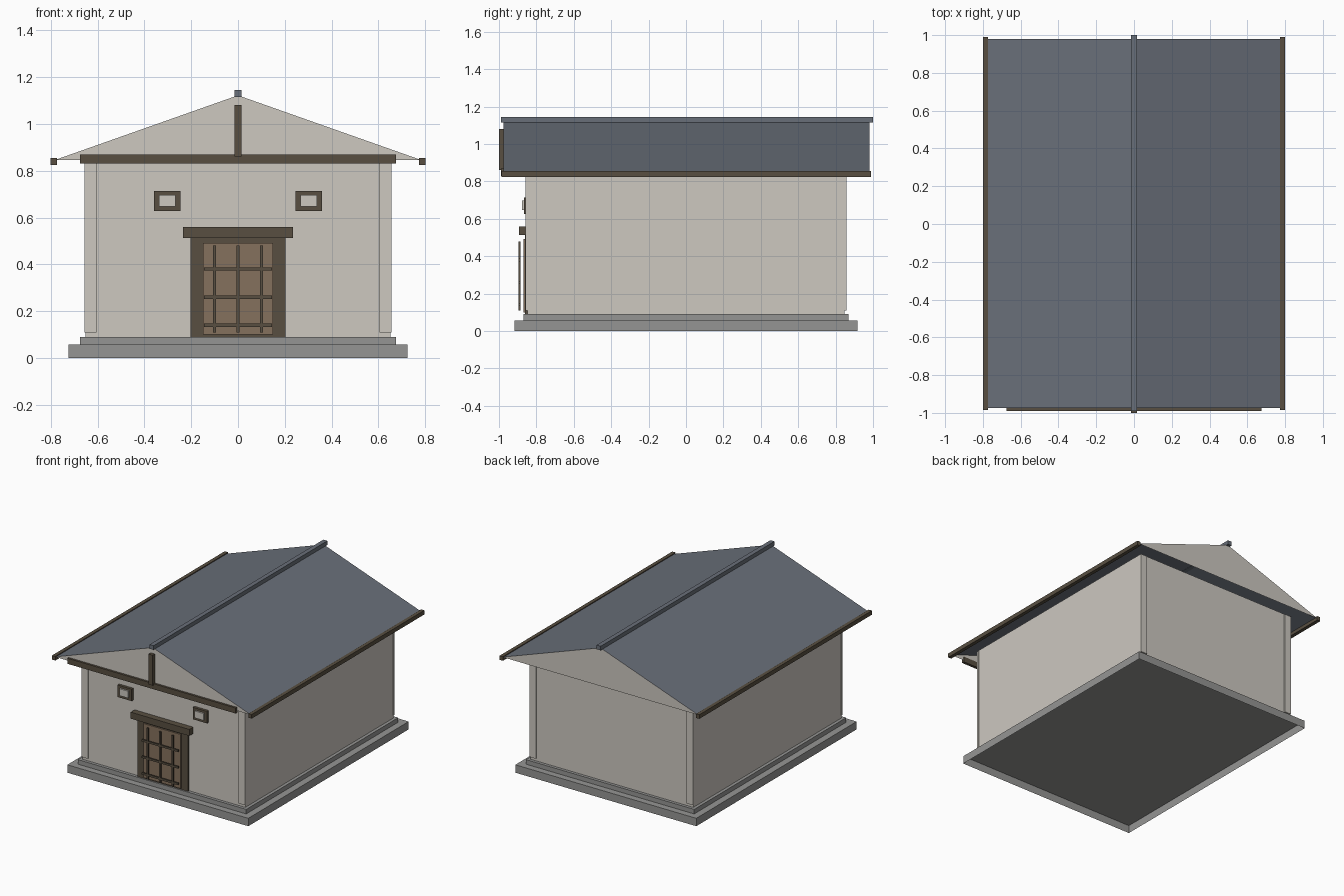
import bpy
import bmesh

cube = bpy.data.objects.get("Cube")
if cube:
    bpy.data.objects.remove(cube, do_unlink=True)


def material(name, rgb):
    mat = bpy.data.materials.new(name)
    mat.use_nodes = True
    mat.diffuse_color = (*rgb, 1)
    bsdf = next(n for n in mat.node_tree.nodes if n.type == 'BSDF_PRINCIPLED')
    bsdf.inputs["Base Color"].default_value = (*rgb, 1)
    return mat


plaster = material("cream plaster", (0.61, 0.58, 0.53))
stone = material("grey stone", (0.30, 0.30, 0.295))
slate = material("blue grey slate", (0.141, 0.159, 0.191))
timber = material("dark timber", (0.098, 0.078, 0.053))
door_wood = material("brown door wood", (0.235, 0.165, 0.11))


def add_object(name, bm, mats):
    mesh = bpy.data.meshes.new(name)
    bm.to_mesh(mesh)
    bm.free()
    for mat in mats:
        mesh.materials.append(mat)
    obj = bpy.data.objects.new(name, mesh)
    bpy.context.collection.objects.link(obj)
    return obj


def box(name, mat, xs, ys, zs, open_bottom=False):
    """Box from its (low, high) extents on each axis."""
    bm = bmesh.new()
    bmesh.ops.create_cube(bm, size=1)
    for v in bm.verts:
        v.co = [r[0] if c < 0 else r[1] for c, r in zip(v.co, (xs, ys, zs))]
    bm.normal_update()
    if open_bottom:
        under = [f for f in bm.faces if f.normal.z < -0.5]
        bmesh.ops.delete(bm, geom=under, context='FACES_ONLY')
    return add_object(name, bm, [mat])


def span(centre, half):
    return (centre - half, centre + half)


# Stone footing, hollow underneath, and the step above it
box("footing", stone, span(0, 0.725), span(0, 0.918), (0, 0.057), open_bottom=True)
box("footing_step", stone, span(0, 0.675), span(0, 0.87), (0.057, 0.09))

# Walls with shallow corner pilasters on the front and back
box("walls", plaster, span(0, 0.652), span(0, 0.848), (0.09, 0.87))
for side, sx in (("left", 1), ("right", -1)):
    for end, sy in (("front", -1), ("back", 1)):
        box(f"{end}_{side}_pilaster", plaster, span(sx * 0.63, 0.026),
            span(sy * 0.85, 0.007), (0.11, 0.865))

# Gabled roof shell: slate slopes, plaster ends, open below
bm = bmesh.new()
ends = [[bm.verts.new((x, y, z)) for x, z in ((-0.785, 0.845), (0, 1.122), (0.785, 0.845))]
        for y in (-0.975, 0.98)]
for a in (0, 1):
    bm.faces.new((ends[0][a], ends[0][a + 1], ends[1][a + 1], ends[1][a]))
for end in ends:
    bm.faces.new(end)
bmesh.ops.recalc_face_normals(bm, faces=bm.faces)
if sum(f.normal.z for f in bm.faces) < 0:
    bmesh.ops.reverse_faces(bm, faces=bm.faces)
for f in bm.faces:
    f.material_index = 1 if abs(f.normal.y) > 0.5 else 0
add_object("roof", bm, [slate, plaster])

# Ridge, eave beams and front gable timbers
box("ridge_cap", slate, span(0, 0.016), (-0.99, 1.0), (1.115, 1.145))
for side, sx in (("left", 1), ("right", -1)):
    box(f"{side}_eave_beam", timber, span(sx * 0.787, 0.013), span(0.002, 0.988), (0.825, 0.855))
box("gable_tie_beam", timber, span(0, 0.675), (-0.99, -0.97), (0.83, 0.87))
box("gable_king_post", timber, span(0, 0.016), (-1.0, -0.97), (0.86, 1.08))

# Door with frame, lintel and a lattice standing in front
box("door_frame", timber, span(0, 0.203), (-0.861, -0.84), (0.06, 0.515))
box("door_panel", door_wood, span(0, 0.15), (-0.87, -0.85), (0.1, 0.492))
box("door_lintel", timber, span(0, 0.235), (-0.893, -0.84), (0.513, 0.56))
for i in range(3):
    box(f"lattice_upright_{i + 1}", timber, span(0.1 * (i - 1), 0.007),
        span(-0.89, 0.006), (0.11, 0.48))
    box(f"lattice_rail_{i + 1}", timber, span(0, 0.145),
        span(-0.89, 0.005), span(0.14 + 0.12 * i, 0.007))

# Small framed windows
for side, sx in (("left", 1), ("right", -1)):
    x = sx * 0.302
    box(f"{side}_window_frame", timber, span(x, 0.057), (-0.867, -0.84), (0.627, 0.714))
    box(f"{side}_window_pane", plaster, span(x, 0.035), (-0.878, -0.85), (0.647, 0.697))
